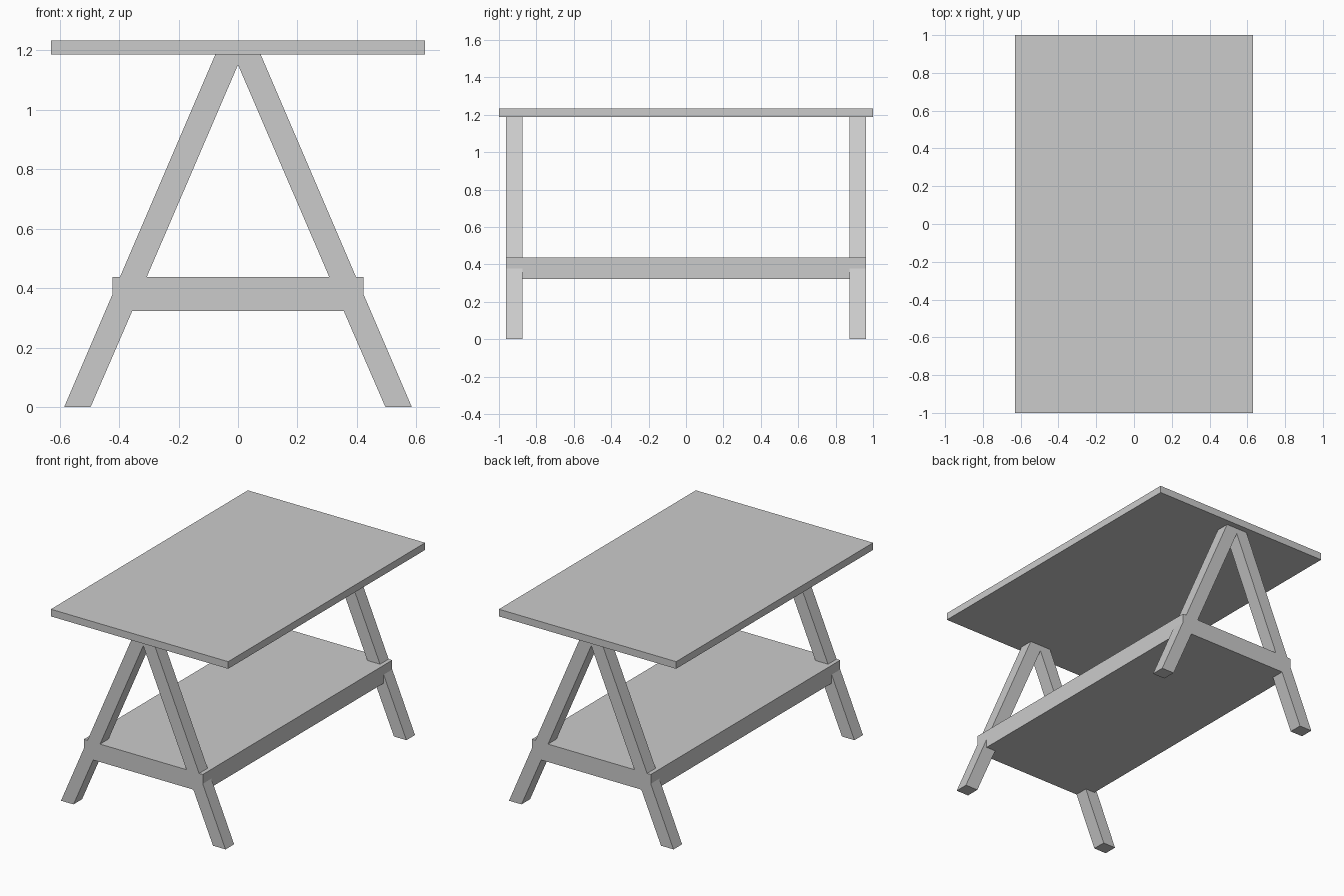
import bpy, bmesh

if "Cube" in bpy.data.objects:
    bpy.data.objects.remove(bpy.data.objects["Cube"])

TOP_Z, SHELF_LO, SHELF_HI = 1.187, 0.323, 0.438
LEG_IN, LEG_OUT, SHELF_X = 0.875, 0.962, 0.423


def finish(name, bm):
    bmesh.ops.recalc_face_normals(bm, faces=bm.faces)
    mesh = bpy.data.meshes.new(name)
    bm.to_mesh(mesh)
    bm.free()
    obj = bpy.data.objects.new(name, mesh)
    bpy.context.collection.objects.link(obj)
    return obj


def box(name, hx, hy, z0, z1):
    bm = bmesh.new()
    bmesh.ops.create_cube(bm, size=1)
    for v in bm.verts:
        v.co = (v.co.x * 2 * hx, v.co.y * 2 * hy, z0 + (v.co.z + 0.5) * (z1 - z0))
    return finish(name, bm)


# Right half of the A-shaped trestle: splayed leg plus half of the crossbar
half_profile = [
    (0.585, 0), (SHELF_X, 0.378), (SHELF_X, SHELF_HI), (0.397, SHELF_HI),
    (0.076, TOP_Z), (0, TOP_Z), (0, 1.152), (0.307, SHELF_HI),
    (0, SHELF_HI), (0, SHELF_LO), (0.356, SHELF_LO), (0.496, 0),
]

# Extrude the half, open it on the centre plane, then mirror across x and y
bm = bmesh.new()
face = bm.faces.new([bm.verts.new((x, -LEG_OUT, z)) for x, z in half_profile])
ext = bmesh.ops.extrude_face_region(bm, geom=[face], use_keep_orig=True)
moved = [g for g in ext["geom"] if isinstance(g, bmesh.types.BMVert)]
bmesh.ops.translate(bm, verts=moved, vec=(0, LEG_OUT - LEG_IN, 0))
bmesh.ops.recalc_face_normals(bm, faces=bm.faces)
seam = [f for f in bm.faces if all(abs(v.co.x) < 1e-6 for v in f.verts)]
bmesh.ops.delete(bm, geom=seam, context='FACES_ONLY')
trestles = finish("trestle_legs", bm)
mirror = trestles.modifiers.new("Mirror", 'MIRROR')
mirror.use_axis = (True, True, False)

# Thick lower shelf spanning between the two trestles
box("lower_shelf", SHELF_X, LEG_IN, SHELF_LO, SHELF_HI)

# Table top
box("table_top", 0.63, 1.0, TOP_Z, 1.233)
